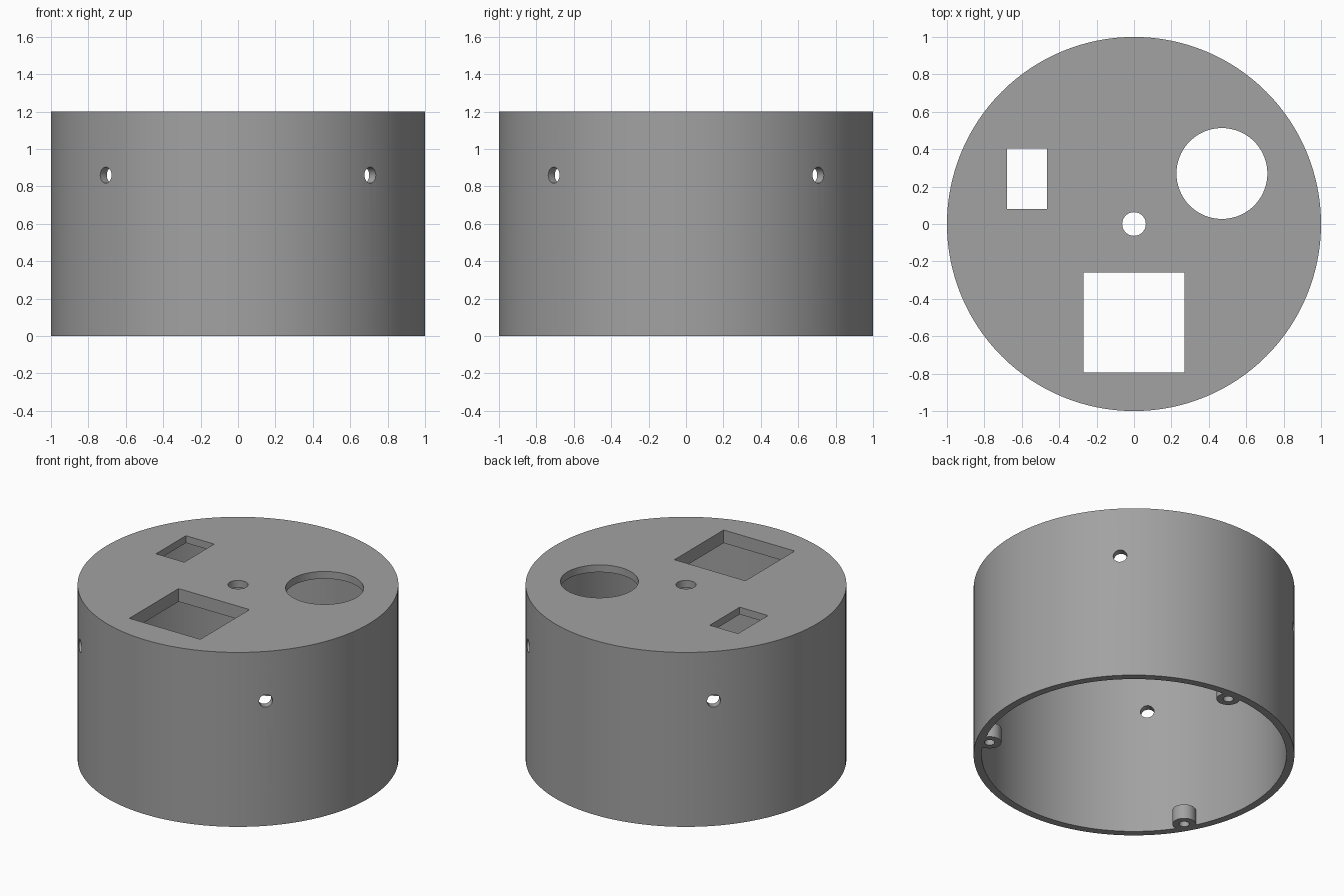
import bpy
import math

if "Cube" in bpy.data.objects:
    bpy.data.objects.remove(bpy.data.objects["Cube"])

R, H, WALL, ROOF = 1.0, 1.2, 0.05, 0.05

grey = bpy.data.materials.new("plain grey")
grey.diffuse_color = (0.36, 0.36, 0.36, 1)
grey.use_nodes = True
grey.node_tree.nodes["Principled BSDF"].inputs["Base Color"].default_value = grey.diffuse_color


def cylinder(name, r, z0, z1, x=0, y=0, segs=64):
    bpy.ops.mesh.primitive_cylinder_add(vertices=segs, radius=r, depth=z1 - z0,
                                        location=(x, y, (z0 + z1) / 2))
    ob = bpy.context.object
    ob.name = name
    return ob


def box(name, x0, x1, y0, y1, z0, z1):
    bpy.ops.mesh.primitive_cube_add(size=1, location=((x0 + x1) / 2, (y0 + y1) / 2, (z0 + z1) / 2))
    ob = bpy.context.object
    ob.name = name
    ob.scale = (x1 - x0, y1 - y0, z1 - z0)
    bpy.ops.object.transform_apply(location=False, rotation=False, scale=True)
    return ob


def activate(ob):
    bpy.ops.object.select_all(action='DESELECT')
    ob.select_set(True)
    bpy.context.view_layer.objects.active = ob


def cut(target, cutters):
    for c in cutters:
        activate(target)
        mod = target.modifiers.new("cut", 'BOOLEAN')
        mod.operation = 'DIFFERENCE'
        mod.solver = 'EXACT'
        mod.object = c
        bpy.ops.object.modifier_apply(modifier=mod.name)
        bpy.data.objects.remove(c, do_unlink=True)


def finish(ob):
    ob.data.materials.clear()
    ob.data.materials.append(grey)
    activate(ob)
    bpy.ops.object.shade_smooth_by_angle(angle=math.radians(30))


# Round housing: hollow and open at the bottom
housing = cylinder("housing", R, 0, H, segs=128)
cutters = [cylinder("cavity", R - WALL, -0.2, H - ROOF, segs=128)]

# Openings in the roof
cutters += [
    cylinder("round_opening", 0.243, 1.1, 1.3, 0.47, 0.27, 96),
    cylinder("centre_hole", 0.063, 1.1, 1.3, segs=48),
    box("small_opening", -0.68, -0.465, 0.08, 0.405, 1.1, 1.3),
    box("square_opening", -0.27, 0.27, -0.795, -0.26, 1.1, 1.3),
]

# Four radial screw holes through the wall
for i in range(4):
    a = math.radians(45 + 90 * i)
    c = cylinder("screw_hole", 0.043, -0.15, 0.15, segs=32)
    c.location = (0.975 * math.cos(a), 0.975 * math.sin(a), 0.86)
    c.rotation_euler = (0, math.pi / 2, a)
    cutters.append(c)
cut(housing, cutters)
finish(housing)

# Shallow frame under the square opening
frame = box("square_frame", -0.3, 0.3, -0.825, -0.23, H - 0.09, H - ROOF)
cut(frame, [box("frame_hole", -0.27, 0.27, -0.795, -0.26, 1.0, 1.3)])
finish(frame)

# Three screw bosses inside the bottom rim
for i in range(3):
    a = math.radians(90 + 120 * i)
    x, y = 0.914 * math.cos(a), 0.914 * math.sin(a)
    boss = cylinder("screw_boss", 0.073, 0, 0.1, x, y, 48)
    cut(boss, [cylinder("boss_hole", 0.032, -0.1, 0.2, x, y, 32)])
    finish(boss)
